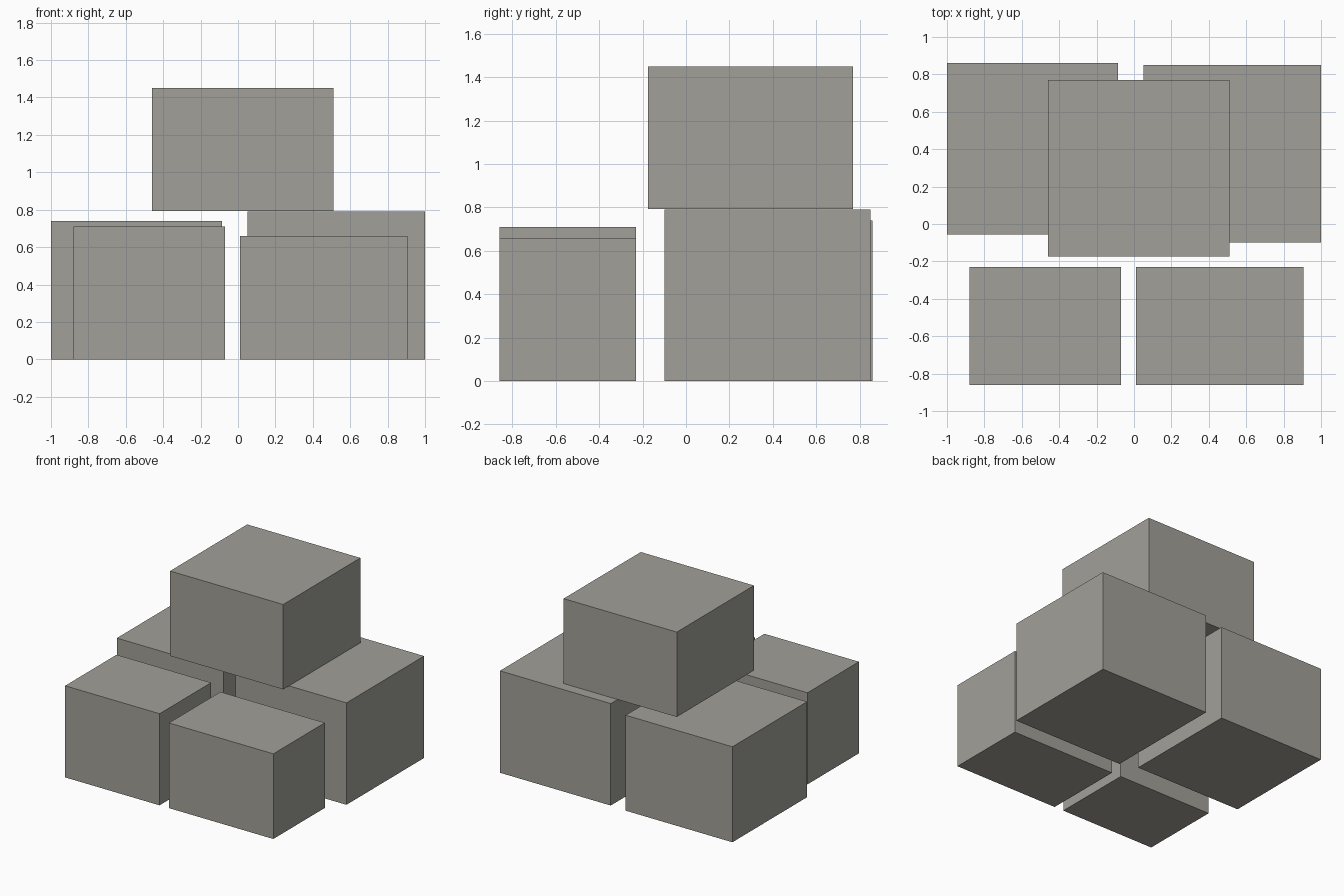
import bpy
from mathutils import Vector

cube = bpy.data.objects.get("Cube")
if cube:
    bpy.data.objects.remove(cube, do_unlink=True)

# Warm grey stone
stone = bpy.data.materials.new("warm_grey_stone")
stone.use_nodes = True
colour = (0.36, 0.353, 0.317, 1)
stone.diffuse_color = colour
stone.node_tree.nodes["Principled BSDF"].inputs["Base Color"].default_value = colour


def block(name, low, high):
    """Box spanning two opposite corners."""
    low, high = Vector(low), Vector(high)
    bpy.ops.mesh.primitive_cube_add(size=1, location=(low + high) / 2)
    obj = bpy.context.object
    obj.name = name
    obj.scale = high - low
    bpy.ops.object.transform_apply(location=False, rotation=False, scale=True)
    obj.data.materials.append(stone)


# Front pair of blocks
block("front_right_block", (-0.88, -0.86, 0), (-0.07, -0.23, 0.71))
block("front_left_block", (0.01, -0.86, 0), (0.905, -0.23, 0.66))

# Larger back pair
block("back_right_block", (-1, -0.055, 0), (-0.085, 0.86, 0.74))
block("back_left_block", (0.05, -0.1, 0), (1, 0.85, 0.79))

# Block stacked on the back pair
block("top_block", (-0.46, -0.175, 0.792), (0.51, 0.77, 1.45))
